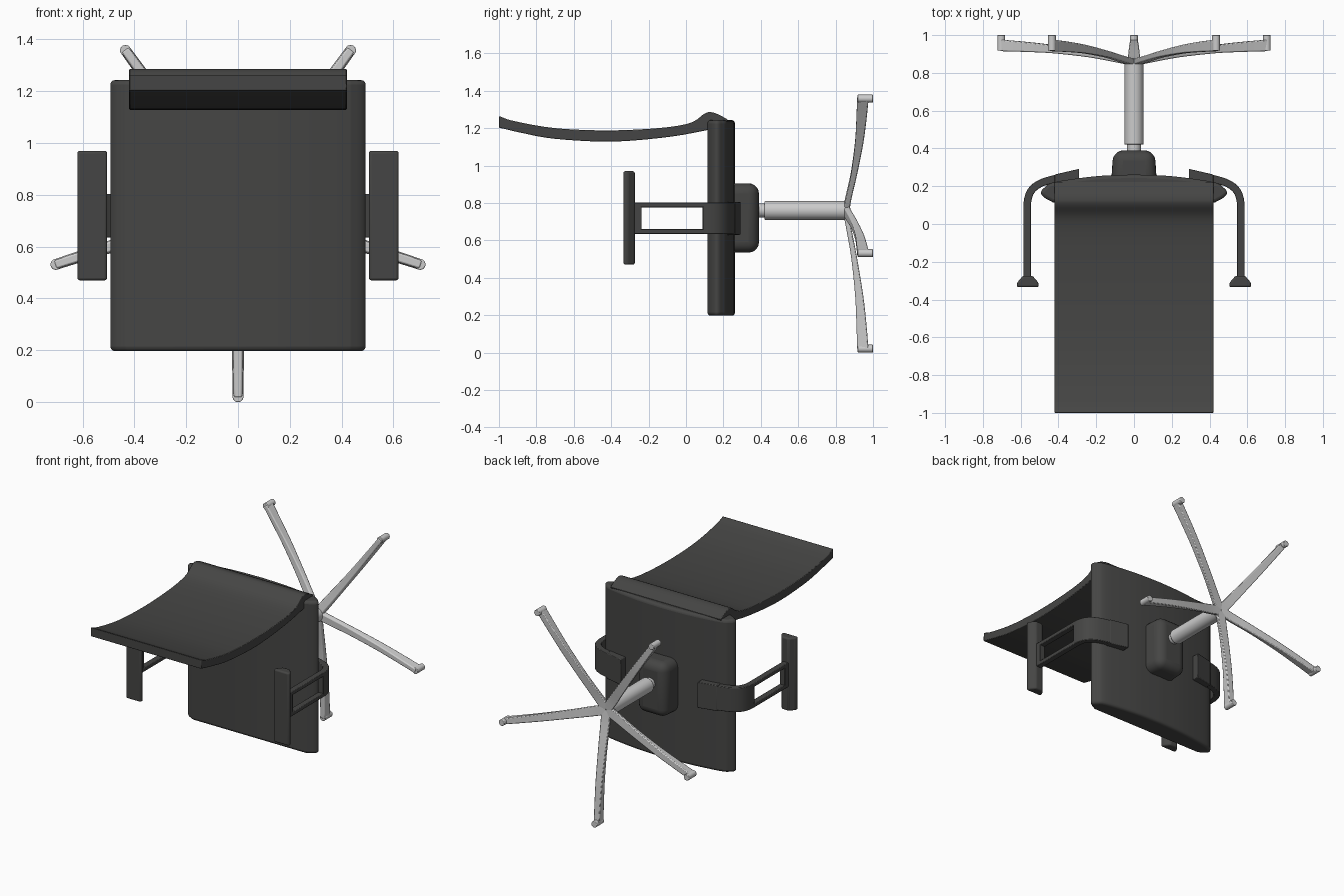
import bpy, bmesh, math
from mathutils import Vector, Matrix

if "Cube" in bpy.data.objects:
    bpy.data.objects.remove(bpy.data.objects["Cube"])

dark = bpy.data.materials.new("dark_grey")
dark.diffuse_color = (0.06, 0.06, 0.058, 1)
dark.use_nodes = True
dark.node_tree.nodes["Principled BSDF"].inputs["Base Color"].default_value = dark.diffuse_color


def finish(bm, name, mat=None, bevel=0, seg=3, angle=40):
    bmesh.ops.recalc_face_normals(bm, faces=bm.faces)
    me = bpy.data.meshes.new(name)
    bm.to_mesh(me)
    bm.free()
    ob = bpy.data.objects.new(name, me)
    bpy.context.collection.objects.link(ob)
    if mat:
        me.materials.append(mat)
    if bevel:
        m = ob.modifiers.new("Bevel", 'BEVEL')
        m.width, m.segments = bevel, seg
        m.limit_method, m.angle_limit = 'ANGLE', math.radians(angle)
    bpy.ops.object.select_all(action='DESELECT')
    ob.select_set(True)
    bpy.context.view_layer.objects.active = ob
    bpy.ops.object.shade_smooth_by_angle(angle=math.radians(35))
    return ob


def spline(pts, n=6):
    """Catmull-Rom curve through the points."""
    p = [Vector(q) for q in pts]
    p = [2 * p[0] - p[1]] + p + [2 * p[-1] - p[-2]]
    out = []
    for i in range(1, len(p) - 2):
        a, b, c, d = p[i - 1:i + 3]
        for k in range(n):
            t = k / n
            out.append(0.5 * (2 * b + (c - a) * t + (2 * a - 5 * b + 4 * c - d) * t * t
                              + (3 * b - a - 3 * c + d) * t ** 3))
    return out + [p[-2]]


def prism(name, pts, axis, lo, hi, **kw):
    """Extrude a profile along x (yz profile) or z (xy profile)."""
    bm = bmesh.new()

    def place(p, h):
        return (h, p[0], p[1]) if axis == 'x' else (p[0], p[1], h)
    a = [bm.verts.new(place(p, lo)) for p in pts]
    b = [bm.verts.new(place(p, hi)) for p in pts]
    bm.faces.new(a)
    bm.faces.new(b)
    for i in range(len(pts)):
        j = (i + 1) % len(pts)
        bm.faces.new((a[i], a[j], b[j], b[i]))
    return finish(bm, name, **kw)


def strip(path, half):
    """Outline of constant thickness around a path."""
    left, right = [], []
    for i, p in enumerate(path):
        d = (path[min(i + 1, len(path) - 1)] - path[max(i - 1, 0)]).normalized()
        n = Vector((-d.y, d.x)) * half
        left.append(p + n)
        right.append(p - n)
    return left + right[::-1]


def rod(name, r, y0, y1, x, z, mat=None, bevel=0.004):
    bm = bmesh.new()
    bmesh.ops.create_cone(bm, cap_ends=True, segments=32, radius1=r, radius2=r, depth=y1 - y0,
                          matrix=Matrix.Translation((x, (y0 + y1) / 2, z)) @ Matrix.Rotation(math.pi / 2, 4, 'X'))
    return finish(bm, name, mat, bevel, 2)


# Seat: bowed cushion standing upright
half = spline([(0, 0.262), (0.2, 0.253), (0.42, 0.222), (0.475, 0.192), (0.493, 0.165),
               (0.475, 0.14), (0.43, 0.115)], 5)
outline = half + [Vector((-p.x, p.y)) for p in half[:0:-1]]
prism("seat", outline, 'z', 0.197, 1.243, mat=dark, bevel=0.018, angle=50)

# Backrest: curved slab hooked over the seat end
upper = spline([(-1, 1.265), (-0.92, 1.238), (-0.7, 1.2), (-0.42, 1.188), (-0.15, 1.2), (0.02, 1.227),
                (0.1, 1.278), (0.135, 1.285), (0.175, 1.272), (0.225, 1.245)], 5)
lower = spline([(0.2, 1.21), (0.1, 1.187), (-0.1, 1.152), (-0.4, 1.128), (-0.7, 1.143), (-0.88, 1.175), (-1, 1.203)], 5)
prism("backrest", upper + lower, 'x', -0.42, 0.42, mat=dark, bevel=0.004, seg=2)

# Tilt mechanism and gas lift
prism("tilt_mechanism", [(-0.122, 0.2), (0.122, 0.2), (0.11, 0.39), (-0.11, 0.39)], 'z', 0.535, 0.905,
      mat=dark, bevel=0.055, seg=5)
rod("lift_piston", 0.037, 0.37, 0.45, 0, 0.76)
rod("lift_column", 0.05, 0.42, 0.855, 0, 0.76)

# Five-legged star base: radius, front y, back y, width
sections = [(0, 0.838, 0.872, 0.07), (0.1, 0.857, 0.885, 0.07), (0.25, 0.883, 0.914, 0.062),
            (0.45, 0.904, 0.947, 0.053), (0.6, 0.911, 0.964, 0.047), (0.742, 0.915, 0.976, 0.042)]
for k in range(5):
    ang = -math.pi / 2 + k * math.tau / 5
    out = Vector((math.cos(ang), 0, math.sin(ang)))
    side = Vector((-out.z, 0, out.x))
    bm = bmesh.new()
    rings = []
    for s in spline([q[:2] + (q[2], q[3]) for q in sections], 4):
        r, yf, yb, w = s
        c = out * r + Vector((0, 0, 0.76))
        rings.append([bm.verts.new(c + side * sx * w / 2 + Vector((0, y, 0)))
                      for sx, y in ((-0.75, yf), (0.75, yf), (1, yb), (-1, yb))])
    for a, b in zip(rings, rings[1:]):
        for i in range(4):
            j = (i + 1) % 4
            bm.faces.new((a[i], a[j], b[j], b[i]))
    bm.faces.new(rings[0])
    bm.faces.new(rings[-1])
    finish(bm, f"base_leg_{k + 1}", None, 0.006, 2)
    tip = out * 0.739
    rod(f"foot_pin_{k + 1}", 0.021, 0.918, 1.0, tip.x, tip.z + 0.76, bevel=0.003)

# Armrests, mirrored left and right
for s, label in ((1, "right"), (-1, "left")):
    bend = [Vector((s * p.x, p.y)) for p in spline(
        [(0.565, 0.09), (0.562, 0.13), (0.545, 0.175), (0.505, 0.21), (0.44, 0.234), (0.295, 0.268)], 5)]
    prism(f"arm_bracket_{label}", strip(bend, 0.02), 'z', 0.635, 0.803, mat=dark, bevel=0.004, seg=2)
    prism(f"arm_clamp_{label}", [(s * 0.29, 0.235), (s * 0.42, 0.205), (s * 0.42, 0.262), (s * 0.29, 0.292)],
          'z', 0.63, 0.806, mat=dark, bevel=0.004, seg=2)
    for n, (y0, y1, z0, z1) in {"lower_bar": (-0.29, 0.1, 0.635, 0.661), "upper_bar": (-0.29, 0.1, 0.777, 0.803),
                                "front_bar": (-0.29, -0.238, 0.64, 0.798)}.items():
        prism(f"arm_{n}_{label}", [(s * 0.545, y0), (s * 0.585, y0), (s * 0.585, y1), (s * 0.545, y1)],
              'z', z0, z1, mat=dark, bevel=0.004, seg=2)
    pad = [(0.505, -0.334), (0.62, -0.334), (0.62, -0.312), (0.588, -0.274), (0.537, -0.274), (0.505, -0.312)]
    prism(f"arm_pad_{label}", [(s * x, y) for x, y in pad], 'z', 0.47, 0.97, mat=dark, bevel=0.01, seg=3, angle=30)
